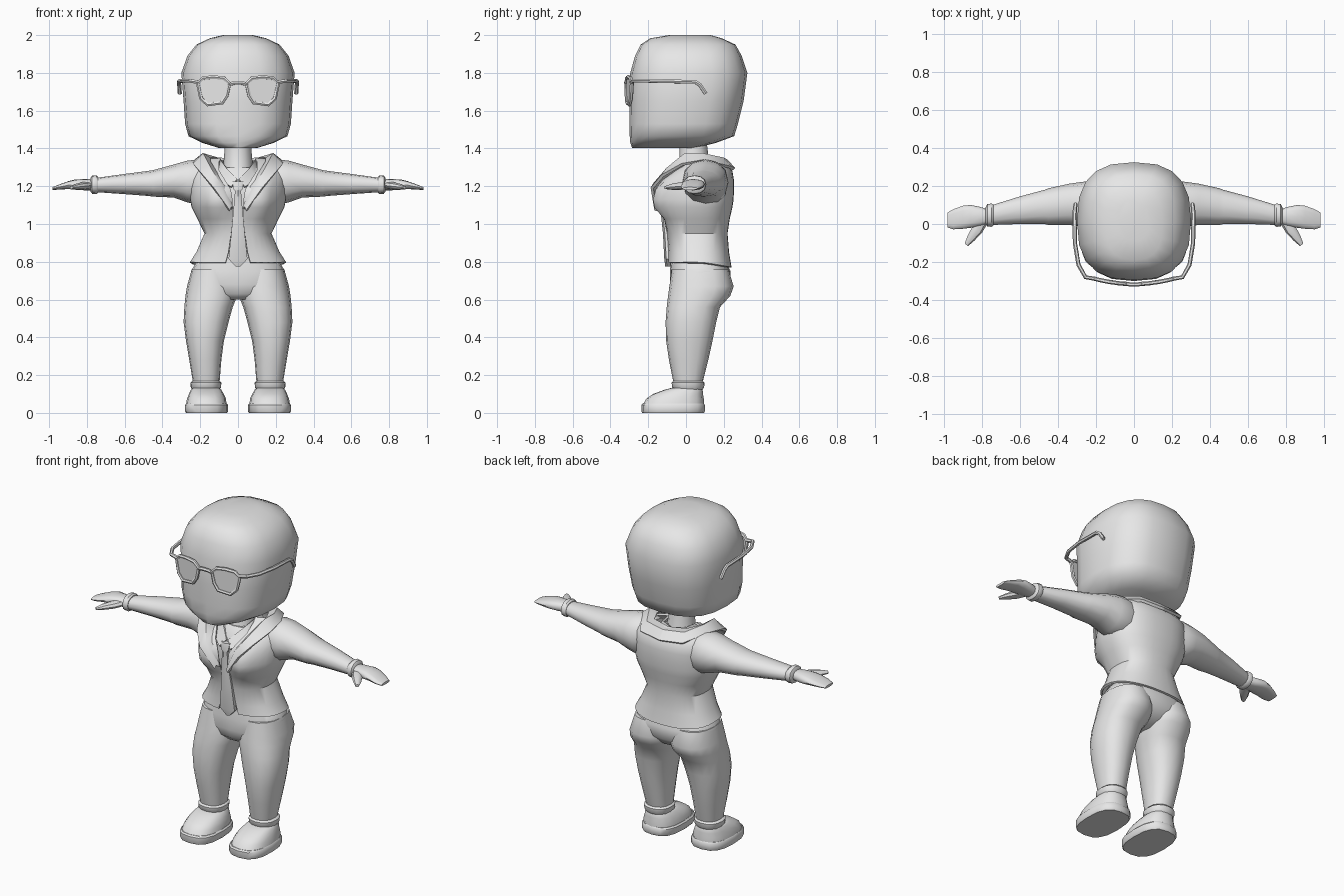
import bpy, bmesh, math
from math import sin, cos, pi

grey = bpy.data.materials.new("plain grey")
grey.diffuse_color = (0.8, 0.8, 0.8, 1)


def sp(v, p):
    return math.copysign(abs(v) ** (2 / p), v)


def finish(ob, mirror=False, thick=0, angle=42):
    """Mirror, thicken, bake modifiers and shade one part."""
    if thick:
        m = ob.modifiers.new("thick", 'SOLIDIFY')
        m.thickness, m.offset = thick, 0
    if mirror:
        m = ob.modifiers.new("mirror", 'MIRROR')
        m.use_clip = True
    bpy.ops.object.select_all(action='DESELECT')
    bpy.context.view_layer.objects.active = ob
    ob.select_set(True)
    bpy.ops.object.convert(target='MESH')
    ob = bpy.context.object
    ob.data.materials.clear()
    ob.data.materials.append(grey)
    bpy.ops.object.shade_smooth_by_angle(angle=math.radians(angle))
    return ob


def loft(name, rows, closed=True, caps=True, **kw):
    """Skin a list of equal-length point rows."""
    bm = bmesh.new()
    vs = [[bm.verts.new(p) for p in r] for r in rows]
    n = len(rows[0])
    for a, b in zip(vs, vs[1:]):
        for i in range(n if closed else n - 1):
            j = (i + 1) % n
            bm.faces.new((a[i], a[j], b[j], b[i]))
    if closed and caps:
        bm.faces.new(vs[0])
        bm.faces.new(vs[-1])
    bmesh.ops.recalc_face_normals(bm, faces=bm.faces)
    me = bpy.data.meshes.new(name)
    bm.to_mesh(me)
    bm.free()
    ob = bpy.data.objects.new(name, me)
    bpy.context.collection.objects.link(ob)
    return finish(ob, **kw)


def oval(u0, u1, v0, v1, p=2.3, n=16):
    """Superellipse inside a box, as (u, v) pairs."""
    return [((u0 + u1) / 2 + (u1 - u0) / 2 * sp(sin(2 * pi * i / n), p),
             (v0 + v1) / 2 - (v1 - v0) / 2 * sp(cos(2 * pi * i / n), p)) for i in range(n)]


def flat_ring(z, x0, x1, y0, y1, p=2.3, n=16):
    return [(x, y, z) for x, y in oval(x0, x1, y0, y1, p, n)]


def side_ring(x, y0, y1, z0, z1, p=2.2, n=12):
    return [(x, y, z) for y, z in oval(y0, y1, z0, z1, p, n)]


def tube(name, pts, r, cyclic=False, mirror=True):
    cu = bpy.data.curves.new(name, 'CURVE')
    cu.dimensions = '3D'
    cu.bevel_depth, cu.bevel_resolution = r, 1
    cu.use_fill_caps = True
    s = cu.splines.new('POLY')
    s.points.add(len(pts) - 1)
    for q, p in zip(s.points, pts):
        q.co = (*p, 1)
    s.use_cyclic_u = cyclic
    ob = bpy.data.objects.new(name, cu)
    bpy.context.collection.objects.link(ob)
    return finish(ob, mirror)


# Head and neck
head = [(1.402, .10, -.285, .05), (1.43, .19, -.295, .16), (1.465, .262, -.298, .255),
        (1.53, .28, -.30, .275), (1.65, .288, -.30, .305), (1.80, .30, -.295, .325),
        (1.89, .268, -.27, .295), (1.95, .22, -.24, .262), (1.983, .15, -.19, .19), (2.0, .08, -.09, .13)]
loft("head", [flat_ring(z, -h, h, a, b, 2.6, 20) for z, h, a, b in head], angle=60)
loft("neck", [flat_ring(z, -h, h, a, b, 2, 12) for z, h, a, b in
              [(1.22, .10, -.08, .15), (1.31, .078, -.035, .125), (1.43, .068, -.035, .11)]])


# Glasses
def lens_y(x):
    return -.316 + .65 * x * x


rim = [(.045, 1.745), (.075, 1.772), (.13, 1.778), (.185, 1.772), (.213, 1.745),
       (.195, 1.665), (.16, 1.632), (.085, 1.642), (.06, 1.68)]
rim = [(x, lens_y(x), z) for x, z in rim]
tube("glasses_rim", rim, .011, True)
loft("glasses_lens", [[(x, y - .002, z) for x, y, z in rim], [(x, y + .002, z) for x, y, z in rim]], mirror=True)
tube("glasses_bridge", [(-.05, -.313, 1.738), (-.02, -.318, 1.747), (.02, -.318, 1.747), (.05, -.313, 1.738)],
     .011, mirror=False)
tube("glasses_temple", [(.205, -.288, 1.75), (.255, -.28, 1.758), (.292, -.215, 1.758), (.311, -.1, 1.756),
                        (.313, .05, 1.752), (.311, .075, 1.735), (.308, .105, 1.69)], .011)

# Shirt and tie
shirt = [(.755, .15, -.082, .15), (.84, .19, -.08, .19), (.95, .15, -.085, .19), (1.08, .2, -.108, .2),
         (1.18, .21, -.108, .2), (1.25, .18, -.09, .19), (1.30, .12, -.045, .15)]
loft("shirt", [flat_ring(z, -h, h, a, b) for z, h, a, b in shirt])
loft("shirt_collar", [[(.0, .145, 1.33), (.0, .165, 1.28)], [(.075, .11, 1.335), (.10, .12, 1.28)],
                      [(.088, .03, 1.335), (.12, .01, 1.28)], [(.06, -.05, 1.295), (.10, -.08, 1.23)],
                      [(.004, -.1, 1.235), (.035, -.125, 1.195)]], closed=False, mirror=True, thick=.012)
tie = [(.775, .012, -.1), (.815, .05, -.105), (.95, .036, -.112), (1.1, .022, -.128),
       (1.175, .016, -.13), (1.185, .024, -.13), (1.225, .028, -.12)]
loft("tie", [[(-w, y, z), (0, y - .01, z), (w, y, z), (w, y + .02, z), (-w, y + .02, z)] for z, w, y in tie])


# Open jacket: height, half width, front, back, chest swell, half opening
def jacket_row(z, h, yf, yb, swell, gap, p=2.4, n=32):
    a0 = math.asin((gap / h) ** (p / 2))
    row = []
    for i in range(n + 1):
        a = a0 + (2 * pi - 2 * a0) * i / n
        x = h * sp(sin(a), p)
        y = (yf + yb) / 2 - (yb - yf) / 2 * sp(cos(a), p)
        if cos(a) > 0:
            y -= swell * math.exp(-((abs(x) - .12) / .075) ** 2)
        drop = .025 * max(0, -cos(a)) if z < .8 else 0
        row.append((x, y, z - drop))
    return row


jacket = [(.795, .25, -.09, .235, 0, .065), (.85, .215, -.088, .222, 0, .05), (.95, .172, -.095, .214, 0, .036),
          (1.03, .21, -.10, .226, .025, .03), (1.09, .24, -.12, .24, .058, .03), (1.13, .248, -.122, .246, .064, .032),
          (1.18, .25, -.12, .248, .055, .04), (1.23, .25, -.095, .248, .035, .07), (1.28, .24, -.055, .24, .01, .10),
          (1.325, .20, .0, .205, 0, .10), (1.34, .15, .03, .18, 0, .09)]
loft("jacket", [jacket_row(*r) for r in jacket], closed=False, thick=.012)

# Folded jacket collar and lapels
fold = [[(0, .17, 1.335), (0, .215, 1.335), (0, .255, 1.29)],
        [(.11, .15, 1.345), (.125, .195, 1.345), (.14, .235, 1.30)],
        [(.15, .07, 1.345), (.185, .085, 1.368), (.225, .09, 1.335)],
        [(.15, .0, 1.325), (.185, -.005, 1.368), (.235, -.02, 1.315)],
        [(.11, -.075, 1.26), (.145, -.10, 1.29), (.185, -.125, 1.255)],
        [(.065, -.13, 1.19), (.10, -.165, 1.215), (.13, -.18, 1.19)],
        [(.03, -.14, 1.08), (.04, -.155, 1.09), (.045, -.16, 1.07)]]
loft("jacket_collar", fold, closed=False, mirror=True, thick=.016)

# Sleeves, cuffs, hands and thumbs
sleeve = [(.13, .0, .20, 1.12, 1.325), (.21, -.02, .225, 1.10, 1.342), (.27, -.015, .222, 1.115, 1.335),
          (.34, -.005, .212, 1.14, 1.315), (.45, -.005, .188, 1.145, 1.285), (.47, .0, .18, 1.148, 1.282),
          (.60, .0, .145, 1.158, 1.265), (.745, -.005, .10, 1.168, 1.245)]
loft("sleeve", [side_ring(*r) for r in sleeve], mirror=True, angle=50)
loft("cuff", [side_ring(*r) for r in [(.74, -.008, .102, 1.165, 1.25), (.75, -.015, .108, 1.158, 1.258),
                                      (.772, -.013, .104, 1.16, 1.256), (.78, .0, .09, 1.17, 1.245)]], mirror=True)
hand = [(.76, .005, .075, 1.178, 1.236), (.81, -.012, .09, 1.178, 1.238), (.86, -.02, .10, 1.182, 1.236),
        (.90, -.025, .096, 1.185, 1.226), (.95, -.028, .078, 1.182, 1.208), (.982, -.018, .06, 1.18, 1.195)]
loft("hand", [side_ring(*r, 2.5) for r in hand], mirror=True, angle=50)
thumb = [(.795, .03, .035, .02), (.825, -.03, .030, .02), (.858, -.075, .022, .016), (.882, -.11, .011, .008)]
loft("thumb", [[(x + w * .8 * cos(t * pi / 4), y + w * .6 * cos(t * pi / 4), 1.205 - .012 * i / 3 + h * sin(t * pi / 4))
                for t in range(8)] for i, (x, y, w, h) in enumerate(thumb)], mirror=True)

# Trousers: hips and two legs with turned cuffs
hips = [(.60, .10, -.045, .12), (.63, .19, -.075, .185), (.68, .25, -.086, .23), (.75, .25, -.086, .236),
        (.83, .20, -.075, .20)]
loft("trouser_hips", [flat_ring(z, -h, h, a, b, 2.5, 20) for z, h, a, b in hips], angle=60)
leg = [(.76, .02, .245, -.075, .225), (.67, .004, .27, -.088, .252), (.62, .004, .278, -.095, .235),
       (.56, .028, .284, -.102, .18), (.48, .05, .288, -.108, .16), (.38, .075, .275, -.105, .14),
       (.28, .088, .258, -.09, .118), (.17, .097, .24, -.068, .09)]
loft("trouser_leg", [flat_ring(*r) for r in leg], mirror=True, angle=60)
loft("trouser_cuff", [flat_ring(*r) for r in [(.17, .10, .238, -.066, .088), (.16, .088, .252, -.076, .098),
                                              (.135, .09, .25, -.074, .096), (.12, .10, .24, -.06, .085)]], mirror=True)

# Shoes with thick soles
loft("shoe_sole", [flat_ring(*r, 2.7) for r in [(0, .058, .276, -.232, .095), (.008, .052, .28, -.236, .10),
                                                (.042, .052, .28, -.236, .10), (.05, .06, .274, -.228, .094)]], mirror=True)
upper = [(.045, .06, .275, -.228, .095), (.075, .064, .27, -.21, .094), (.10, .075, .26, -.175, .09),
         (.122, .088, .25, -.115, .088), (.133, .10, .24, -.075, .08)]
loft("shoe_upper", [flat_ring(*r, 2.5) for r in upper], mirror=True, angle=50)
